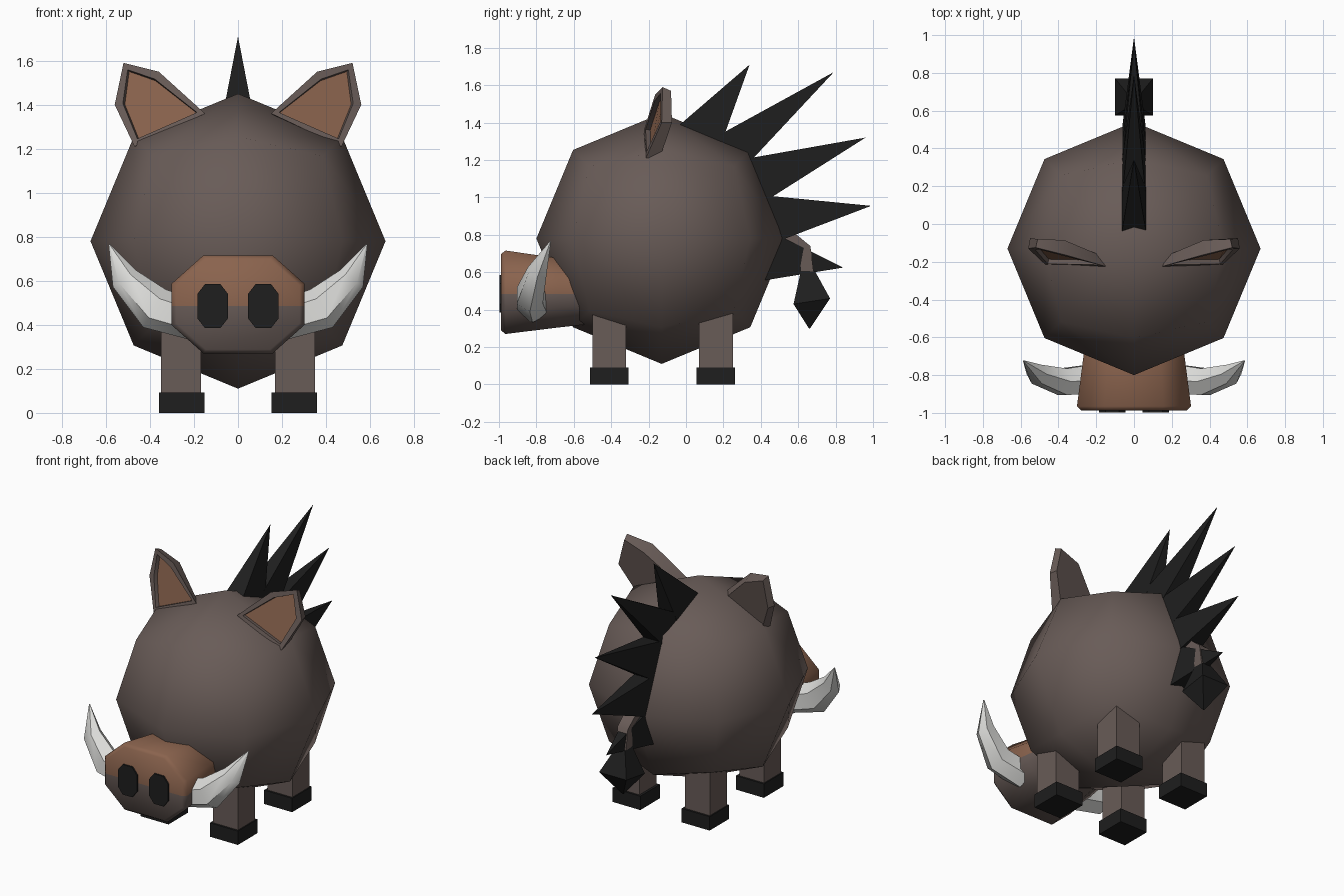
import bpy, bmesh, math
from mathutils import Vector

old = bpy.data.objects.get("Cube")
if old:
    bpy.data.objects.remove(old)


def material(name, r, g, b):
    m = bpy.data.materials.new(name)
    m.diffuse_color = (r, g, b, 1)
    m.use_nodes = True
    bsdf = next(n for n in m.node_tree.nodes if n.type == 'BSDF_PRINCIPLED')
    bsdf.inputs["Base Color"].default_value = (r, g, b, 1)
    bsdf.inputs["Roughness"].default_value = 0.8
    return m


HIDE = material("hide_grey_brown", 0.14, 0.106, 0.096)
SKIN = material("skin_tan", 0.255, 0.125, 0.075)
BLACK = material("bristle_black", 0.013, 0.013, 0.013)
IVORY = material("tusk_ivory", 0.72, 0.72, 0.70)


def finish(name, bm, mats, smooth=0):
    """Turn a bmesh into an object; edges sharper than smooth degrees stay hard."""
    bmesh.ops.recalc_face_normals(bm, faces=bm.faces[:])
    for f in bm.faces:
        f.smooth = smooth > 0
    for e in bm.edges:
        e.smooth = e.calc_face_angle(0) < math.radians(smooth)
    me = bpy.data.meshes.new(name)
    bm.to_mesh(me)
    bm.free()
    for m in mats:
        me.materials.append(m)
    ob = bpy.data.objects.new(name, me)
    bpy.context.collection.objects.link(ob)
    return ob


def loft(rings):
    """Skin a list of equal-length rings and cap both ends."""
    bm = bmesh.new()
    rows = [[bm.verts.new(p) for p in ring] for ring in rings]
    for a, b in zip(rows, rows[1:]):
        for i in range(len(a)):
            j = (i + 1) % len(a)
            bm.faces.new((a[i], a[j], b[j], b[i]))
    bm.faces.new(rows[0])
    bm.faces.new(rows[-1])
    return bm


def box(name, x, y, z, mat):
    def ring(h):
        return [(x[0], y[0], h), (x[1], y[0], h), (x[1], y[1], h), (x[0], y[1], h)]
    return finish(name, loft([ring(z[0]), ring(z[1])]), [mat])


def octagon(cx, y, cz, w, h, cut_x, cut_z):
    quarter = [(w, h - cut_z), (w - cut_x, h)]
    pts = quarter + [(-a, b) for a, b in reversed(quarter)]
    pts += [(-a, -b) for a, b in pts]
    return [(cx + a, y, cz + b) for a, b in pts]


# Body: a cube subdivided once and rounded to a ball
bm = bmesh.new()
bmesh.ops.create_cube(bm, size=2)
bmesh.ops.subdivide_edges(bm, edges=bm.edges[:], cuts=1, use_grid_fill=True)
for v in bm.verts:
    v.co = v.co.normalized() * 0.67 + Vector((0, -0.13, 0.78))
finish("body", bm, [HIDE], 90)

# Snout: tapered octagon, hide-coloured underneath
bm = loft([octagon(0, y, z, w, h, w * 0.48, h * 0.58) for y, z, w, h in (
    (-0.45, 0.49, 0.23, 0.16), (-0.68, 0.49, 0.265, 0.185),
    (-0.965, 0.493, 0.302, 0.223), (-0.988, 0.493, 0.28, 0.205))])
bmesh.ops.bisect_plane(bm, geom=bm.verts[:] + bm.edges[:] + bm.faces[:],
                       plane_co=(0, 0, 0.485), plane_no=(0, 0, 1))
for f in bm.faces:
    f.material_index = int(f.calc_center_median().z < 0.485)
finish("snout", bm, [SKIN, HIDE], 60)

for side, label in ((1, "left"), (-1, "right")):
    # Nostrils
    finish(label + "_nostril", loft([
        octagon(side * 0.115, y, 0.485, 0.07, 0.1, 0.035, 0.045)
        for y in (-0.97, -0.998)]), [BLACK])

    # Tusks: hexagonal horn sweeping outwards and up; the angle is its heading
    rings = []
    for x, y, z, r_up, r_y, heading in (
            (0.20, -0.82, 0.42, 0.09, 0.08, 10), (0.38, -0.835, 0.475, 0.1, 0.07, 30),
            (0.515, -0.795, 0.61, 0.065, 0.05, 55), (0.585, -0.725, 0.765, 0.003, 0.003, 70)):
        t = math.radians(heading)
        ring = []
        for i in range(6):
            a = math.radians(60 * i)
            u, w = r_up * math.cos(a), r_y * math.sin(a) * 1.15
            ring.append((side * (x - u * math.sin(t)), y + w, z + u * math.cos(t)))
        rings.append(ring)
    finish(label + "_tusk", loft(rings), [IVORY], 50)

    # Ears: leaf-shaped slab with a recessed inner face
    front = [(0.15, -0.225, 1.36), (0.36, -0.165, 1.55), (0.52, -0.125, 1.59),
             (0.56, -0.13, 1.40), (0.47, -0.215, 1.21)]
    back = [(0.18, -0.165, 1.34), (0.37, -0.085, 1.52), (0.51, -0.08, 1.57),
            (0.55, -0.075, 1.40), (0.46, -0.14, 1.21)]
    bm = loft([[(side * x, y, z) for x, y, z in r] for r in (back, front)])
    bmesh.ops.recalc_face_normals(bm, faces=bm.faces[:])
    inner = min((f for f in bm.faces if len(f.verts) == 5),
                key=lambda f: f.calc_center_median().y)
    bmesh.ops.inset_region(bm, faces=[inner], thickness=0.038)
    bmesh.ops.inset_region(bm, faces=[inner], thickness=0.004, depth=-0.025)
    inner.material_index = 1
    finish(label + "_ear", bm, [HIDE, SKIN], 40)

    # Legs and hooves
    for y, place in ((-0.41, "front"), (0.16, "rear")):
        xs = sorted((side * 0.168, side * 0.35))
        box(f"{label}_{place}_leg", xs, (y - 0.09, y + 0.09), (0.05, 0.5), HIDE)
        xs = sorted((side * 0.152, side * 0.358))
        box(f"{label}_{place}_hoof", xs, (y - 0.103, y + 0.103), (0, 0.092), BLACK)

# Mane: pyramids along the spine, given as tip and the two base ends (y, z)
for n, (tip, a, b) in enumerate((
        ((0.34, 1.71), (-0.02, 1.40), (0.20, 1.32)),
        ((0.79, 1.67), (0.17, 1.33), (0.36, 1.21)),
        ((0.96, 1.32), (0.34, 1.21), (0.44, 0.99)),
        ((0.99, 0.955), (0.43, 1.01), (0.53, 0.78)),
        ((0.84, 0.625), (0.51, 0.79), (0.44, 0.56)))):
    bm = bmesh.new()
    top = bm.verts.new((0, *tip))
    base = []
    for w, (y, z) in ((-0.065, a), (0.065, a), (0.065, b), (-0.065, b)):
        # sink the base a little into the body
        base.append(bm.verts.new((w, y + 0.08 * (y - tip[0]), z + 0.08 * (z - tip[1]))))
    bm.faces.new(base)
    for i in range(4):
        bm.faces.new((base[i], base[(i + 1) % 4], top))
    finish(f"mane_spike_{n + 1}", bm, [BLACK])


# Tail: bent square stalk with a bristle brush
def slab(w, a, b):
    return [(-w, *a), (w, *a), (w, *b), (-w, *b)]


finish("tail", loft([
    slab(0.04, (0.44, 0.80), (0.44, 0.72)), slab(0.04, (0.58, 0.81), (0.54, 0.73)),
    slab(0.038, (0.665, 0.74), (0.605, 0.69)),
    slab(0.035, (0.685, 0.58), (0.62, 0.58))]), [HIDE], 50)
finish("tail_brush", loft([
    slab(0.035, (0.69, 0.605), (0.615, 0.61)), slab(0.1, (0.77, 0.46), (0.575, 0.43)),
    slab(0.003, (0.663, 0.30), (0.657, 0.30))]), [BLACK])
